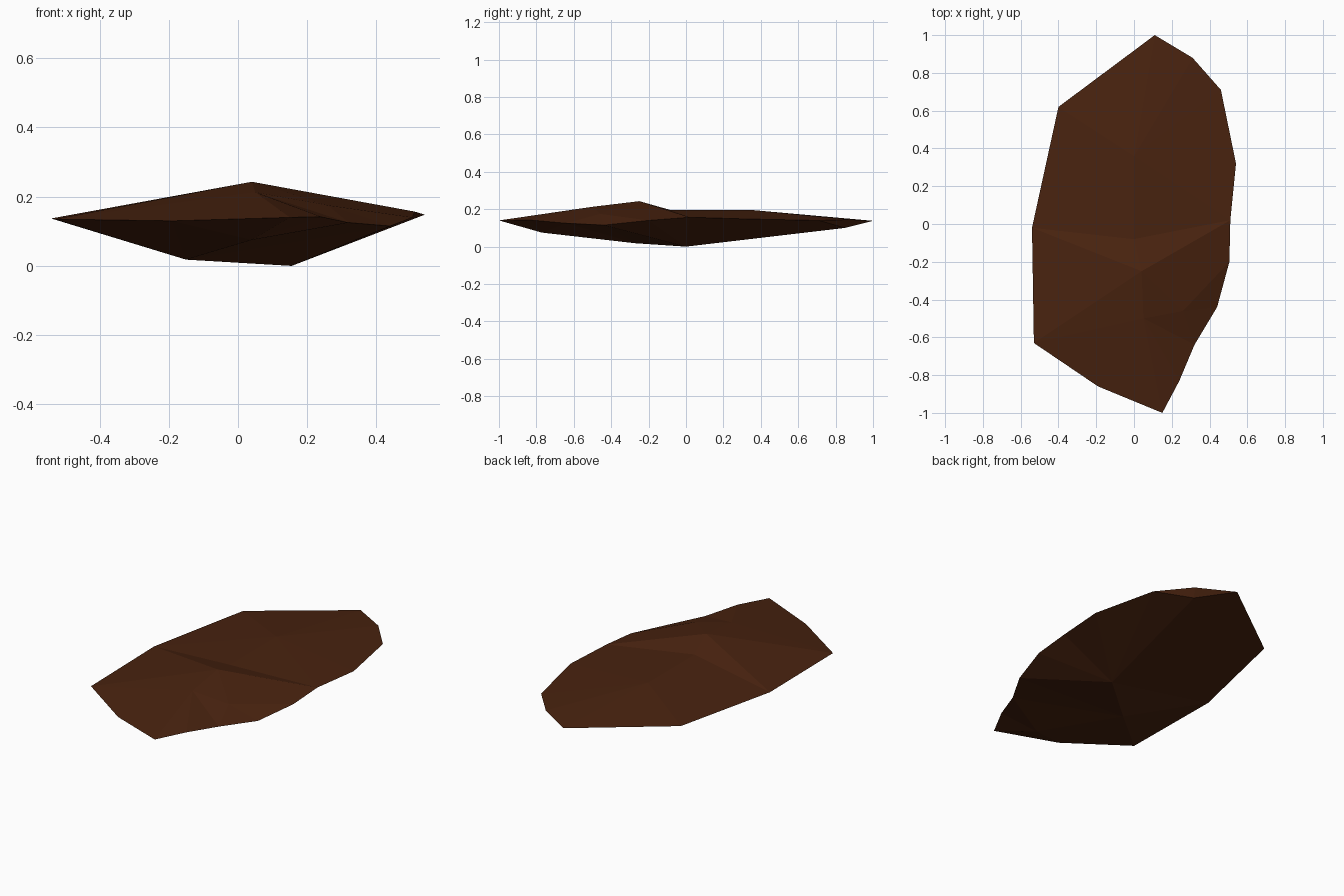
import bpy
import bmesh
from mathutils import Vector
from mathutils.geometry import delaunay_2d_cdt

default_cube = bpy.data.objects.get("Cube")
if default_cube:
    bpy.data.objects.remove(default_cube, do_unlink=True)


def make_material(name, colour):
    material = bpy.data.materials.new(name)
    material.use_nodes = True
    material.diffuse_color = colour
    material.node_tree.nodes["Principled BSDF"].inputs["Base Color"].default_value = colour
    return material


# Sharp rim of the stone, counter-clockwise starting from the back tip
rim = [
    (.11, 1, .138), (-.4, .62, .142), (-.54, -.02, .137), (-.53, -.63, .135),
    (-.19, -.86, .13), (.15, -1, .14), (.24, -.83, .142), (.32, -.64, .125),
    (.44, -.44, .115), (.505, -.2, .14), (.51, .02, .157), (.54, .32, .148),
    (.46, .71, .14), (.31, .88, .145),
]

# Peaks of the upper side and low points of the underside
peaks = {
    "summit": (.04, -.25, .243),
    "shoulder": (.05, -.5, .213),
    "side_bump": (.26, -.46, .175),
    "saddle": (0, -.08, .195),
    "back_bump": (0, .36, .195),
}
lows = {
    "keel": (.155, 0, 0),
    "keel_right": (-.15, -.27, .018),
    "front_chin": (.04, -.77, .075),
    "back_chin": (.29, .85, .1),
}

# Creases join named points to each other or to rim positions
upper_creases = [
    ("summit", 3), ("summit", 10), ("summit", "shoulder"), ("shoulder", 5),
    ("side_bump", 10), ("side_bump", 7), ("side_bump", "shoulder"),
    ("saddle", 2), ("saddle", "back_bump"), ("saddle", 10),
]
lower_creases = [
    ("keel", 12), ("keel", 10), ("keel", 8), ("keel", "keel_right"),
    ("keel", "back_chin"), ("keel_right", "front_chin"),
    ("front_chin", 6), ("front_chin", 4),
]


def add_side(bm, rim_verts, inner, creases, upward):
    """Fill the rim with flat triangles that pass through the inner points."""
    verts = list(rim_verts) + [bm.verts.new(p) for p in inner.values()]
    names = {name: len(rim_verts) + i for i, name in enumerate(inner)}
    edges = [tuple(names.get(end, end) for end in crease) for crease in creases]
    outline = list(range(len(rim_verts)))
    flat = [Vector(v.co.xy) for v in verts]
    result = delaunay_2d_cdt(flat, edges, [outline], 1, 1e-5)
    triangles, sources = result[2], result[3]
    for triangle in triangles:
        corners = [verts[sources[i][0]] for i in triangle]
        face = bm.faces.new(corners)
        face.normal_update()
        if (face.normal.z > 0) != upward:
            face.normal_flip()


# Faceted stone slab: both sides share the rim
bm = bmesh.new()
rim_verts = [bm.verts.new(p) for p in rim]
add_side(bm, rim_verts, peaks, upper_creases, True)
add_side(bm, rim_verts, lows, lower_creases, False)
mesh = bpy.data.meshes.new("flat_stone")
bm.to_mesh(mesh)
bm.free()
mesh.materials.append(make_material("dark_brown", (.066, .0165, .0048, 1)))
stone = bpy.data.objects.new("flat_stone", mesh)
bpy.context.collection.objects.link(stone)
